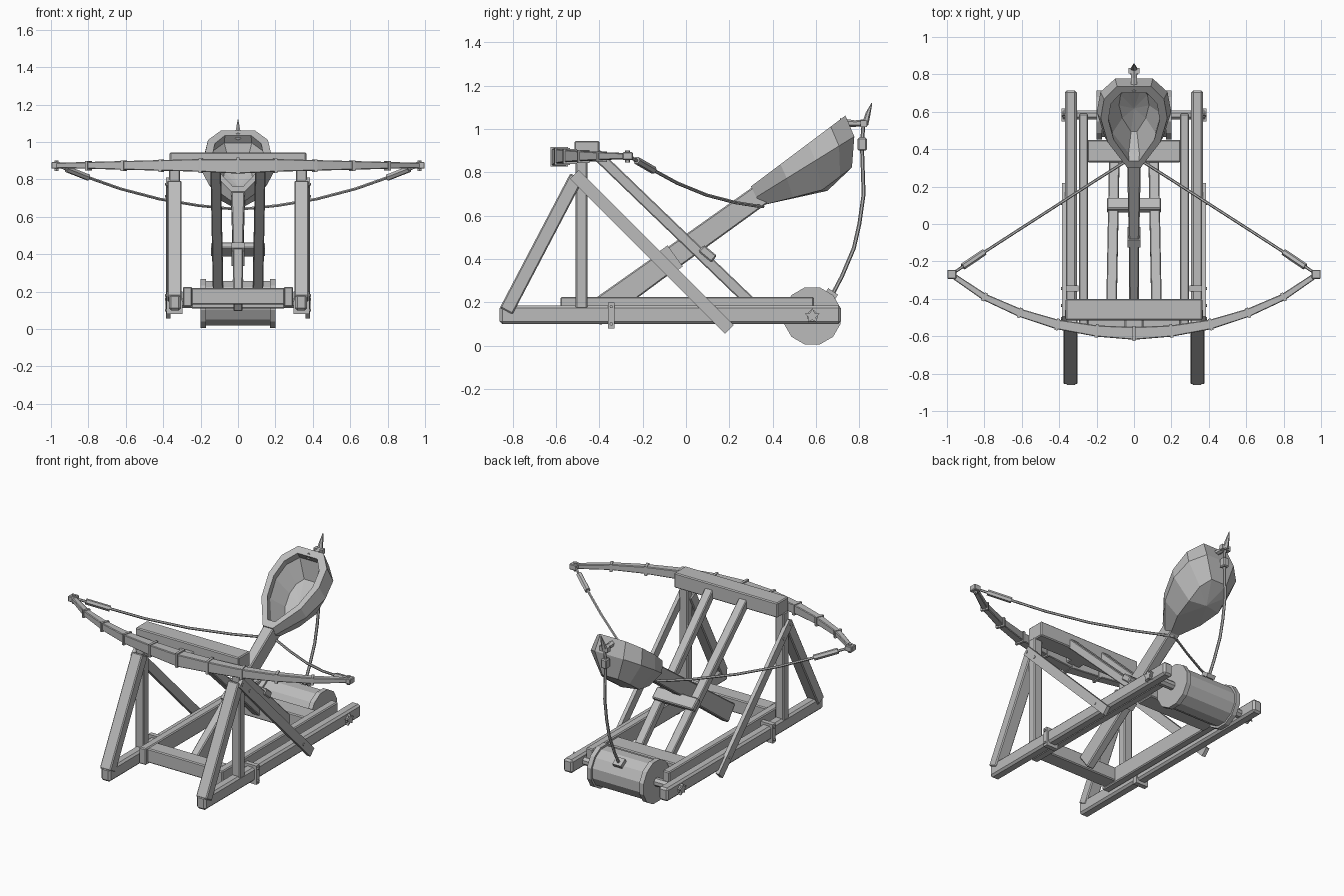
import bpy, bmesh, math
from mathutils import Vector

old = bpy.data.objects.get("Cube")
if old:
    bpy.data.objects.remove(old)

GREY = (0.5, 0.5, 0.5, 1)
mat = bpy.data.materials.new("plain grey")
mat.use_nodes = True
mat.diffuse_color = GREY
mat.node_tree.nodes["Principled BSDF"].inputs["Base Color"].default_value = GREY
X, Y, Z = Vector((1, 0, 0)), Vector((0, 1, 0)), Vector((0, 0, 1))


def finish(name, bm, mirror=False, bevel=0):
    bmesh.ops.recalc_face_normals(bm, faces=bm.faces)
    mesh = bpy.data.meshes.new(name)
    bm.to_mesh(mesh)
    bm.free()
    mesh.materials.append(mat)
    ob = bpy.data.objects.new(name, mesh)
    bpy.context.scene.collection.objects.link(ob)
    if bevel:
        mod = ob.modifiers.new("worn edges", 'BEVEL')
        mod.width, mod.segments = bevel, 1
    if mirror:
        ob.modifiers.new("other side", 'MIRROR').use_mirror_merge = False
    return ob


def loft(bm, rings, caps=True):
    loops = [[bm.verts.new(p) for p in ring] for ring in rings]
    for a, b in zip(loops, loops[1:]):
        for i in range(len(a)):
            j = (i + 1) % len(a)
            bm.faces.new((a[i], a[j], b[j], b[i]))
    if caps:
        bm.faces.new(loops[0])
        bm.faces.new(loops[-1])
    return loops


def sweep(name, pts, sizes, ref=X, sides=4, mirror=False, bevel=0):
    """Sweep a section of half sizes (along ref, across) through the points."""
    pts = [Vector(p) for p in pts]
    if not isinstance(sizes, list):
        sizes = [sizes] * len(pts)
    turn = math.pi / 4 if sides == 4 else math.pi / sides
    grow = math.sqrt(2) if sides == 4 else 1
    rings = []
    for i, p in enumerate(pts):
        t = (pts[min(i + 1, len(pts) - 1)] - pts[max(i - 1, 0)]).normalized()
        a = (ref - t * ref.dot(t)).normalized()
        b = t.cross(a)
        w, h = sizes[i]
        angles = [turn + k * math.tau / sides for k in range(sides)]
        rings.append([p + a * w * grow * math.cos(f) + b * h * grow * math.sin(f)
                      for f in angles])
    bm = bmesh.new()
    loft(bm, rings)
    return finish(name, bm, mirror, bevel)


def box(name, lo, hi, mirror=False, bevel=0.006):
    mid = [(a + b) / 2 for a, b in zip(lo, hi)]
    half = [(b - a) / 2 for a, b in zip(lo, hi)]
    return sweep(name, [(mid[0], lo[1], mid[2]), (mid[0], hi[1], mid[2])],
                 (half[0], half[2]), mirror=mirror, bevel=bevel)


# Base frame
box("side_rail", (0.305, -0.86, 0.10), (0.37, 0.715, 0.185), True, 0.012)
box("inner_rail", (0.245, -0.58, 0.12), (0.295, 0.59, 0.225), True)
box("front_cross_beam", (-0.25, -0.56, 0.13), (0.25, -0.46, 0.22))
box("rear_cross_beam", (-0.25, 0.33, 0.11), (0.25, 0.45, 0.21))
box("rail_strap", (0.296, -0.36, 0.08), (0.382, -0.33, 0.2), True, 0)

# Upright frame
box("post", (0.31, -0.51, 0.17), (0.37, -0.455, 0.86), True)
box("top_beam", (-0.365, -0.515, 0.85), (0.365, -0.4, 0.945))
sweep("front_brace", [(0.34, -0.83, 0.16), (0.34, -0.505, 0.78)], (0.038, 0.033),
      mirror=True, bevel=0.006)
sweep("rear_brace", [(0.374, -0.515, 0.79), (0.374, 0.2, 0.075)], (0.012, 0.028),
      mirror=True)
sweep("guide_beam", [(0.12, -0.43, 0.9), (0.105, 0.36, 0.14)], (0.028, 0.025),
      mirror=True, bevel=0.005)
sweep("guide_stop", [(0, 0.07, 0.45), (0, 0.13, 0.4)], (0.145, 0.02), bevel=0.006)

# Bolt heads on the outer faces
for y, z in ((-0.505, 0.775), (-0.435, 0.71), (0.11, 0.16), (-0.345, 0.18), (-0.345, 0.1)):
    sweep("bolt", [(0.375, y, z), (0.39, y, z)], (0.008, 0.008), Z, 6, True)

# Winding drum with end bands, axle and star-shaped end caps
DY, DZ = 0.583, 0.137


def disc(name, x0, x1, r, sides, mirror):
    sweep(name, [(x0, DY, DZ), (x1, DY, DZ)], (r, r), Z, sides, mirror)


disc("drum", -0.195, 0.195, 0.123, 12, False)
disc("drum_band", 0.17, 0.2, 0.136, 12, True)
disc("axle", -0.38, 0.38, 0.027, 8, False)
bm = bmesh.new()
star = []
for x in (0.365, 0.388):
    star.append([(x, DY + r * math.sin(k * math.pi / 5), DZ + r * math.cos(k * math.pi / 5))
                 for k, r in enumerate([0.036, 0.018] * 5)])
loft(bm, star)
finish("axle_star", bm, True)

# Throwing arm
sweep("throwing_arm", [(0, -0.43, 0.14), (0, -0.07, 0.4), (0, 0.37, 0.715)],
      [(0.025, 0.058), (0.028, 0.053), (0.037, 0.05)], bevel=0.006)
sweep("arm_band", [(0, -0.09, 0.385), (0, -0.05, 0.414)], (0.036, 0.06))

# Bowl, lofted in a frame tilted along the arm
BASE, U, V = Vector((0, 0.30, 0.735)), Vector((0, 0.8, 0.6)), Vector((0, -0.6, 0.8))
HALF = [(0, 0.035), (0.17, 0.14), (0.33, 0.178), (0.46, 0.16), (0.545, 0.09)]


def bowl_ring(u_lo, u_hi, wide, depth):
    ring = []
    for sign, pts in ((1, HALF), (-1, HALF[::-1])):
        for u, x in pts:
            u = u_lo + (u_hi - u_lo) * u / 0.545
            ring.append(BASE + U * u + V * depth(u) + X * (sign * x * wide))
    return ring


bm = bmesh.new()
loops = loft(bm, [
    bowl_ring(0.13, 0.42, 0.45, lambda u: -0.15),
    bowl_ring(0.06, 0.50, 0.82, lambda u: -0.05),
    bowl_ring(0.045, 0.50, 0.77, lambda u: 0),
    bowl_ring(0, 0.545, 1, lambda u: 0),
    bowl_ring(-0.01, 0.52, 1.12, lambda u: -0.055 - 0.09 * u),
    bowl_ring(-0.01, 0.425, 0.62, lambda u: max(-0.105 - 0.42 * u, -0.21)),
], caps=False)
for loop, centre in ((loops[0], (0.27, -0.17)), (loops[-1], (0.27, -0.228))):
    tip = bm.verts.new(BASE + U * centre[0] + V * centre[1])
    for i, v in enumerate(loop):
        bm.faces.new((v, loop[(i + 1) % len(loop)], tip))
finish("bowl", bm)

# Hook at the bowl tip and the hauling rope
sweep("hook", [(0, 0.71, 1.03), (0, 0.78, 1.025), (0, 0.83, 1.03), (0, 0.84, 1.07), (0, 0.858, 1.12)],
      [(0.02, 0.02), (0.018, 0.015), (0.02, 0.018), (0.012, 0.012), (0.002, 0.002)], sides=6)
box("hook_crosspiece", (-0.03, 0.805, 1.01), (0.03, 0.835, 1.04), bevel=0)
box("rope_toggle", (-0.02, 0.792, 0.9), (0.02, 0.835, 0.96))
sweep("hauling_rope", [(0, 0.82, 1.03), (0, 0.812, 0.93), (0, 0.82, 0.7), (0, 0.8, 0.56),
                       (0, 0.775, 0.45), (0, 0.72, 0.32), (0, 0.67, 0.225)],
      (0.009, 0.009), sides=6)
sweep("rope_anchor", [(0, 0.65, 0.255), (0, 0.695, 0.225)], (0.03, 0.012))

# Bow with binding rings
HALF_BOW = [(0, -0.585), (0.2, -0.572), (0.41, -0.537), (0.61, -0.475), (0.8, -0.39), (0.97, -0.275)]


def bow_size(x):
    return 0.039 - 0.026 * x, 0.034 - 0.02 * x


bow = [(-x, y, 0.875) for x, y in HALF_BOW[:0:-1]] + [(x, y, 0.875 - 0.005 * (x == 0)) for x, y in HALF_BOW]
sweep("bow", bow, [bow_size(abs(p[0])) for p in bow], Z, bevel=0.004)
for i, (x, y) in enumerate(HALF_BOW[:-1]):
    nxt, prv = HALF_BOW[i + 1], HALF_BOW[max(i - 1, 0)]
    t = Vector((nxt[0] - prv[0], (nxt[1] - prv[1]) * (i > 0), 0)).normalized() * 0.008
    c = Vector((x, y, 0.873))
    w, h = bow_size(x)
    sweep("bow_binding", [c - t, c + t], (w + 0.006, h + 0.006), Z, mirror=i > 0)
box("bow_tip", (0.95, -0.293, 0.857), (0.998, -0.245, 0.893), True, 0.004)
sweep("tip_collar", [(0.97, -0.27, 0.845), (0.97, -0.27, 0.9)], (0.012, 0.012), X, 6, True)
box("bow_mount", (-0.05, -0.56, 0.85), (0.05, -0.5, 0.9))

# Bowstring with thick sleeves near the bow tips
sweep("bowstring", [(0.97, -0.265, 0.875), (0.8, -0.15, 0.81), (0.63, -0.04, 0.75), (0.42, 0.095, 0.695),
                    (0.21, 0.23, 0.66), (0.06, 0.325, 0.645), (0, 0.355, 0.642)],
      (0.008, 0.008), Z, 6, True)
sweep("string_sleeve", [(0.915, -0.228, 0.855), (0.8, -0.15, 0.81)], (0.018, 0.018), Z, 6, True)
